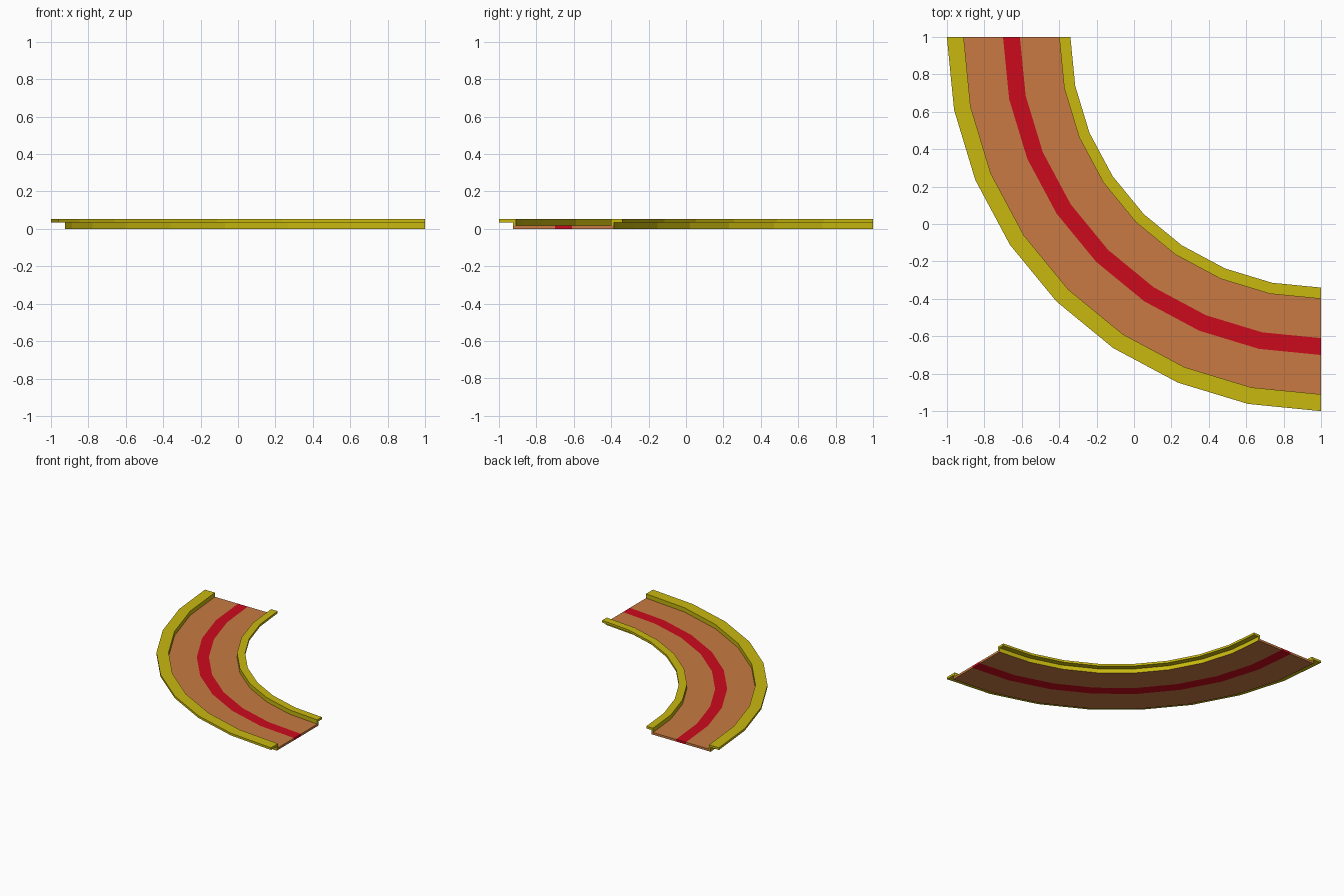
import bpy, bmesh, math

if "Cube" in bpy.data.objects:
    bpy.data.objects.remove(bpy.data.objects["Cube"])

SEGMENTS = 8
CENTRE = (1.0, 1.0)


def material(name, rgb):
    m = bpy.data.materials.new(name)
    m.diffuse_color = (*rgb, 1)
    m.use_nodes = True
    m.node_tree.nodes["Principled BSDF"].inputs["Base Color"].default_value = m.diffuse_color
    return m


YELLOW = material("yellow", (0.58, 0.48, 0.005))
ORANGE = material("orange", (0.58, 0.195, 0.055))
RED = material("red", (0.60, 0.003, 0.012))


def sweep(name, profile, mat, hidden=(), edge_mats=None):
    """Sweep a closed (radius, z) profile through a quarter turn.
    Edges in 'hidden' touch a neighbouring part and get no faces."""
    edge_mats = edge_mats or {}
    mesh = bpy.data.meshes.new(name)
    mesh.materials.append(mat)
    mesh.materials.append(YELLOW)
    bm = bmesh.new()
    rings = []
    for i in range(SEGMENTS + 1):
        a = math.pi + math.pi / 2 * i / SEGMENTS
        rings.append([bm.verts.new((CENTRE[0] + r * math.cos(a),
                                    CENTRE[1] + r * math.sin(a), z))
                      for r, z in profile])
    n = len(profile)
    for a, b in zip(rings, rings[1:]):
        for k in range(n):
            if k not in hidden:
                j = (k + 1) % n
                f = bm.faces.new((a[k], a[j], b[j], b[k]))
                f.material_index = edge_mats.get(k, 0)
    bm.faces.new(rings[0])
    bm.faces.new(rings[-1])
    bmesh.ops.recalc_face_normals(bm, faces=bm.faces)
    bm.to_mesh(mesh)
    bm.free()
    ob = bpy.data.objects.new(name, mesh)
    bpy.context.collection.objects.link(ob)
    return ob


DECK, LIP, TOP = 0.018, 0.035, 0.053


def strip(r_out, r_in):
    return [(r_out, 0), (r_out, DECK), (r_in, DECK), (r_in, 0)]


# Deck: two lanes with a centre stripe; outside edges are yellow
sweep("outer_lane", strip(1.925, 1.70), ORANGE, hidden=(2,), edge_mats={0: 1})
sweep("centre_stripe", strip(1.70, 1.61), RED, hidden=(0, 2))
sweep("inner_lane", strip(1.61, 1.385), ORANGE, hidden=(0,), edge_mats={2: 1})


# Rails: low wall with a lip overhanging outward from the deck
def rail(name, wall, lip, inside):
    sweep(name, [(wall, DECK), (wall, LIP), (lip, LIP), (lip, TOP),
                 (inside, TOP), (inside, DECK)], YELLOW, hidden=(5,))


rail("outer_rail", 1.925, 2.0, 1.91)
rail("inner_rail", 1.385, 1.34, 1.40)
